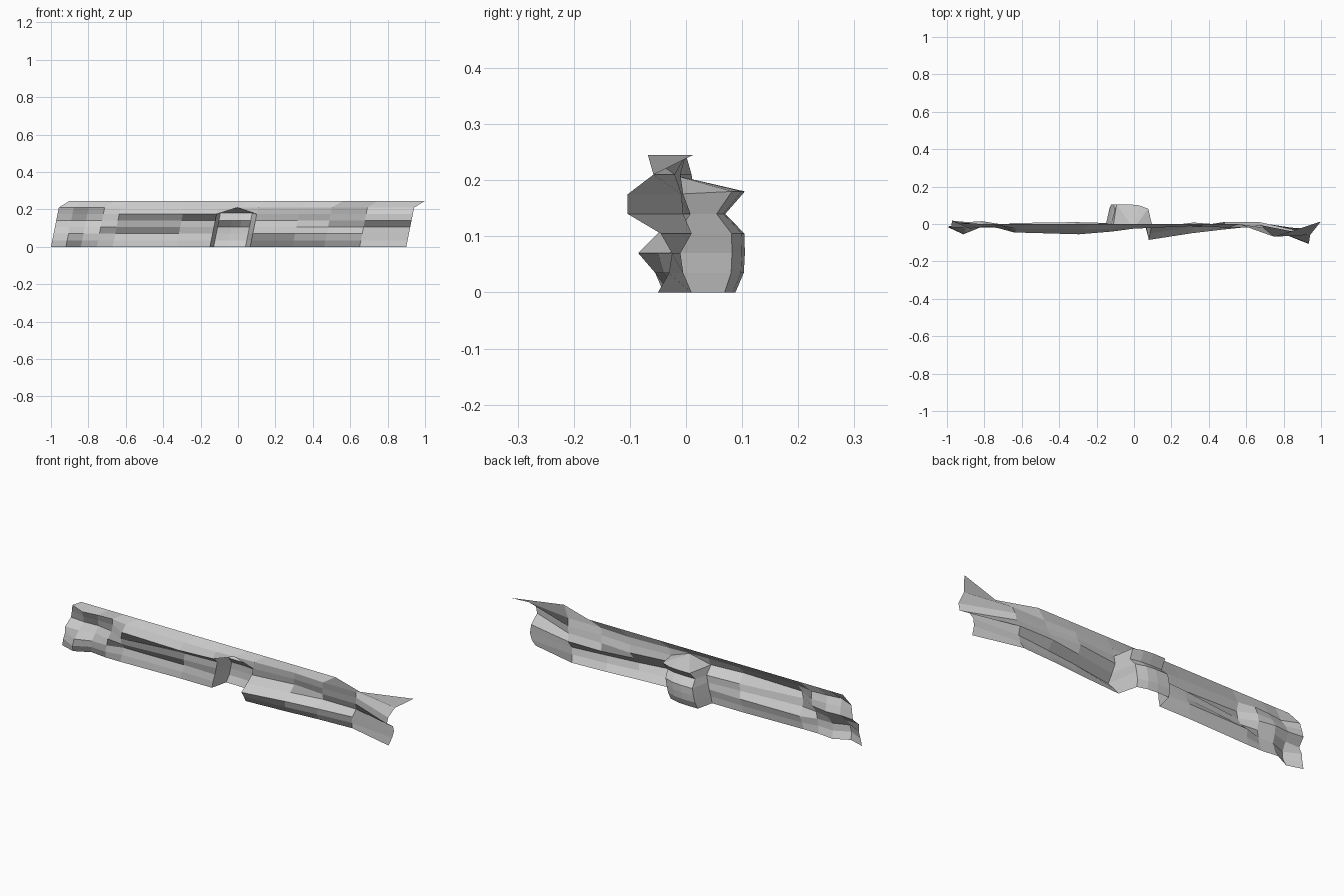
import bpy, bmesh

if "Cube" in bpy.data.objects:
    bpy.data.objects.remove(bpy.data.objects["Cube"])

STEP = 0.035          # height of one rock layer
SHEAR = 0.2           # layers lean toward +x as they rise

# Rock columns: base x -> depth (in hundredths) of each layer from bottom to top
COLUMNS = {
    -1.00: (-1.5, -1.5, -1, -2, 1.8, 1.5, 1, 0),
    -0.92: (-4, -5.5, -5, -2, 1, -0.5, -2.5, 0),
    -0.84: (0, -1.5, -2, 0, 1.5, 0, -1.5, 0),
    -0.755: (-1, -2, -2, -2, 0, 0, -1, 0),
    -0.67: (-1, -0.5, 0.5, -3, -4.5, -4.5, -2.5, 0),
    -0.33: (0, 0.3, 1, -0.5, -0.5, -5.5, -3, 0),
    -0.15: (0, 0, 0.5, 0.5, 0.5, -4, -3, 0),
    0.065: (-3, -5.5, -8.5, -5, -2, -2, -2, 0),
    0.29: (-1.5, -4, -5, -1.5, 0.8, -0.5, -1, 0),
    0.46: (0, -2, -3, 1, -0.5, -1.5, -2, 0),
    0.65: (1, -0.5, -1, 1, -0.5, -0.8, -2, -6.8),
    0.90: (-5, -3, -2.5, -4.5, -10.4, -10.4, -5.8, 1.3),
}

bm = bmesh.new()


def vert(x, y, row, z=None):
    z = row * STEP if z is None else z
    shift = SHEAR * z + (0.05 if row == 7 else 0)
    return bm.verts.new((x + shift, y, z))


def skin(a, b, rows):
    for r in rows:
        bm.faces.new((a[r], b[r], b[r + 1], a[r + 1]))


# Cliff wall, left open where the cave mouth sits
cols = [[vert(x, d / 100, r) for r, d in enumerate(ds)] for x, ds in COLUMNS.items()]
MOUTH = 6
for i in range(len(cols) - 1):
    if i != MOUTH:
        skin(cols[i], cols[i + 1], range(7))

# Pointed lintel over the cave mouth
left, right = cols[MOUTH], cols[MOUTH + 1]
peak, crest = vert(-0.045, -0.025, 6), vert(-0.045, 0, 7)
bm.faces.new((left[5], peak, left[6]))
bm.faces.new((right[5], right[6], peak))
bm.faces.new((left[6], peak, crest, left[7]))
bm.faces.new((peak, right[6], right[7], crest))

# Cave pocket bulging out behind the wall
BULGE = (0.088, 0.103, 0.105, 0.104, 0.07, 0.105)
pocket = [left]
for x, k in ((-0.13, 1.0), (-0.06, 1.0), (-0.01, 0.95), (0.04, 0.78)):
    pocket.append([vert(x, y * k, r, 0.18 if r == 5 else None) for r, y in enumerate(BULGE)])
pocket.append(right)
for a, b in zip(pocket, pocket[1:]):
    skin(a, b, range(5))
    bm.faces.new((a[5], b[5], peak))   # roof

mesh = bpy.data.meshes.new("cliff_wall")
bm.to_mesh(mesh)
bm.free()
wall = bpy.data.objects.new("cliff_wall", mesh)
bpy.context.collection.objects.link(wall)
